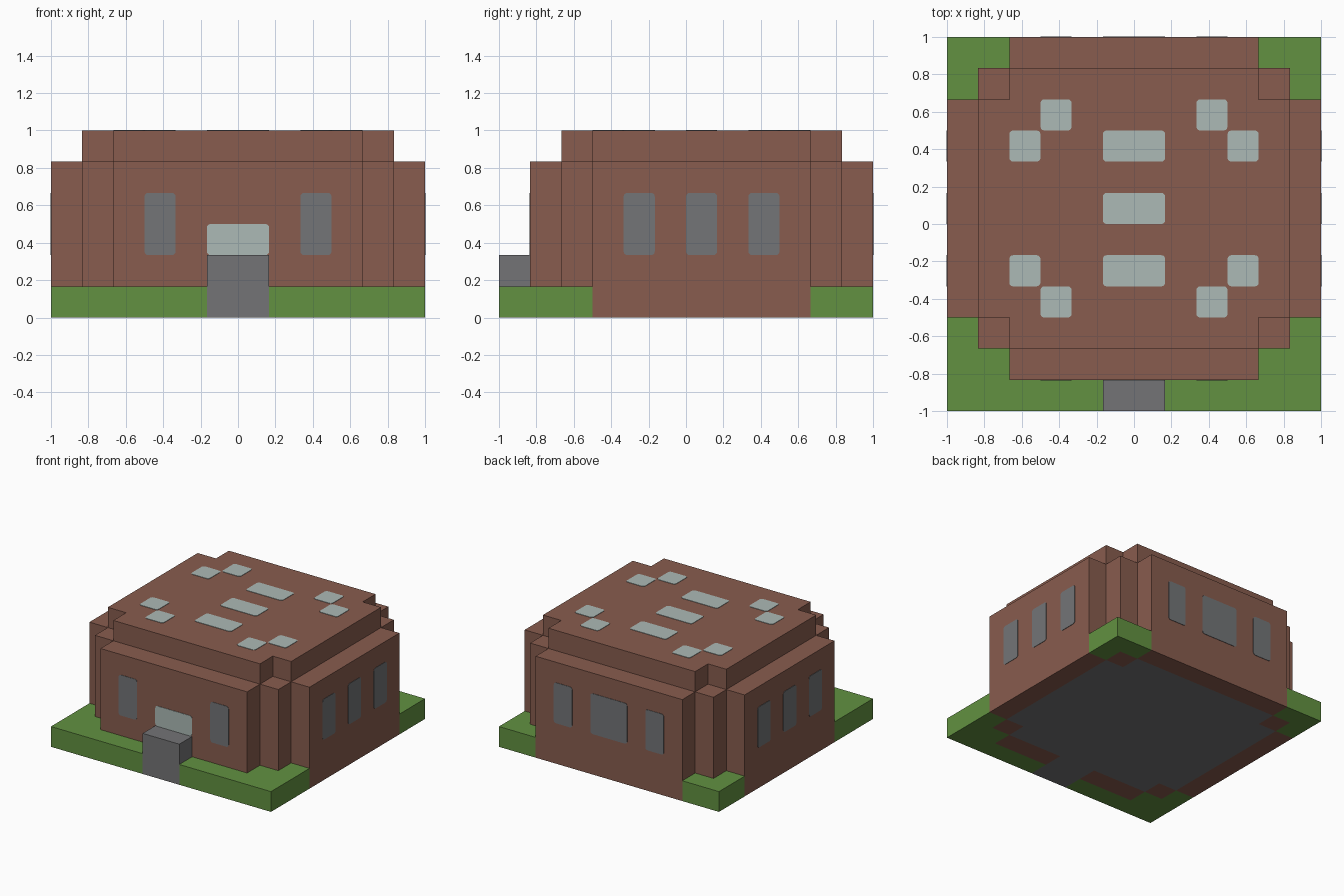
import bpy, bmesh, math
from mathutils import Matrix, Vector

U = 1 / 6  # one building block

cube = bpy.data.objects.get("Cube")
if cube:
    bpy.data.objects.remove(cube)


def material(name, rgb):
    lin = [((c / 255 + 0.055) / 1.055) ** 2.4 for c in rgb] + [1]
    m = bpy.data.materials.new(name)
    m.use_nodes = True
    m.diffuse_color = lin
    m.node_tree.nodes["Principled BSDF"].inputs["Base Color"].default_value = lin
    return m


BRICK = material("red_brown_brick", (136, 92, 78))
GRASS = material("grass_green", (98, 145, 65))
STONE = material("stone_grey", (116, 116, 118))
DARK_GLASS = material("dark_glass", (115, 117, 119))
PALE_GLASS = material("pale_glass", (172, 186, 182))

IDENTITY = Matrix.Identity(4)
UPRIGHT = Matrix.Rotation(math.pi / 2, 4, 'X')  # outline y becomes height, depth becomes -y


def prism(name, outline, low, high, mat, matrix=IDENTITY):
    """Extrude an outline given in blocks from low to high."""
    bm = bmesh.new()
    face = bm.faces.new([bm.verts.new((x, y, low)) for x, y in outline])
    ext = bmesh.ops.extrude_face_region(bm, geom=[face])["geom"]
    top = [v for v in ext if isinstance(v, bmesh.types.BMVert)]
    bmesh.ops.translate(bm, verts=top, vec=(0, 0, high - low))
    bmesh.ops.recalc_face_normals(bm, faces=bm.faces)
    bm.transform(Matrix.Scale(U, 4) @ matrix)
    mesh = bpy.data.meshes.new(name)
    bm.to_mesh(mesh)
    bm.free()
    mesh.materials.append(mat)
    ob = bpy.data.objects.new(name, mesh)
    bpy.context.collection.objects.link(ob)
    return ob


def block(name, x0, x1, y0, y1, z0, z1, mat):
    return prism(name, [(x0, y0), (x1, y0), (x1, y1), (x0, y1)], z0, z1, mat)


def pane(name, x0, x1, y0, y1, mat, dist, matrix=IDENTITY, r=0.12):
    """Thin rounded plate lying on a surface at the given distance."""
    pts = []
    for i, (cx, cy) in enumerate([(x1 - r, y1 - r), (x0 + r, y1 - r), (x0 + r, y0 + r), (x1 - r, y0 + r)]):
        for k in range(4):
            a = math.pi / 2 * (i + k / 3)
            pts.append((cx + r * math.cos(a), cy + r * math.sin(a)))
    return prism(name, pts, dist, dist + 0.02, mat, matrix)


# Floor and roof share one notched outline
notched = [(5, -3), (5, 4), (4, 4), (4, 5), (-4, 5), (-4, 4),
           (-5, 4), (-5, -3), (-4, -3), (-4, -4), (4, -4), (4, -3)]
prism("floor", notched, 0, 1, STONE)
prism("roof", notched, 5, 6, BRICK)

# Walls; the front one is notched for the doorway
front = [(1, 0), (4, 0), (4, 5), (-4, 5), (-4, 0), (-1, 0), (-1, 2), (1, 2)]
prism("front_wall", front, 4, 5, BRICK, UPRIGHT)
block("back_wall", -4, 4, 5, 6, 0, 5, BRICK)
block("entrance", -1, 1, -6, -4, 0, 2, STONE)

for s, side in ((1, "left"), (-1, "right")):
    block(side + "_wall", s * 5, s * 6, -3, 4, 0, 5, BRICK)
    block(side + "_front_column", s * 4, s * 5, -4, -3, 0, 5, BRICK)
    block(side + "_back_column", s * 4, s * 5, 4, 5, 0, 5, BRICK)

    # Lawn corners fitted around the stepped walls
    lawn = [(1, -5), (1, -6), (6, -6), (6, -3), (5, -3), (5, -4), (4, -4), (4, -5)]
    prism(side + "_front_lawn", [(s * x, y) for x, y in lawn], 0, 1, GRASS)
    lawn = [(6, 4), (6, 6), (4, 6), (4, 5), (5, 5), (5, 4)]
    prism(side + "_back_lawn", [(s * x, y) for x, y in lawn], 0, 1, GRASS)

    # Side windows
    turn = Matrix.Rotation(s * math.pi / 2, 4, 'Z') @ UPRIGHT
    for y in (-2, 0, 2):
        a, b = sorted((s * y, s * (y + 1)))
        pane(side + "_window", a, b, 2, 4, DARK_GLASS, 6, turn)

    # Front and back windows
    a, b = sorted((s * 2, s * 3))
    pane(side + "_front_window", a, b, 2, 4, DARK_GLASS, 5, UPRIGHT)
    back = Matrix.Rotation(math.pi, 4, 'Z') @ UPRIGHT
    pane(side + "_back_window", a, b, 2, 4, DARK_GLASS, 6, back)

    # Small paired skylights
    for x, y in ((2, 3), (3, 2), (3, -2), (2, -3)):
        a, b = sorted((s * x, s * (x + 1)))
        pane(side + "_skylight", a, b, y, y + 1, PALE_GLASS, 6)

pane("back_wide_window", -1, 1, 2, 4, DARK_GLASS, 6, back)
pane("entrance_window", -1, 1, 2, 3, PALE_GLASS, 5, UPRIGHT)
for y in (-2, 0, 2):
    pane("centre_skylight", -1, 1, y, y + 1, PALE_GLASS, 6)
